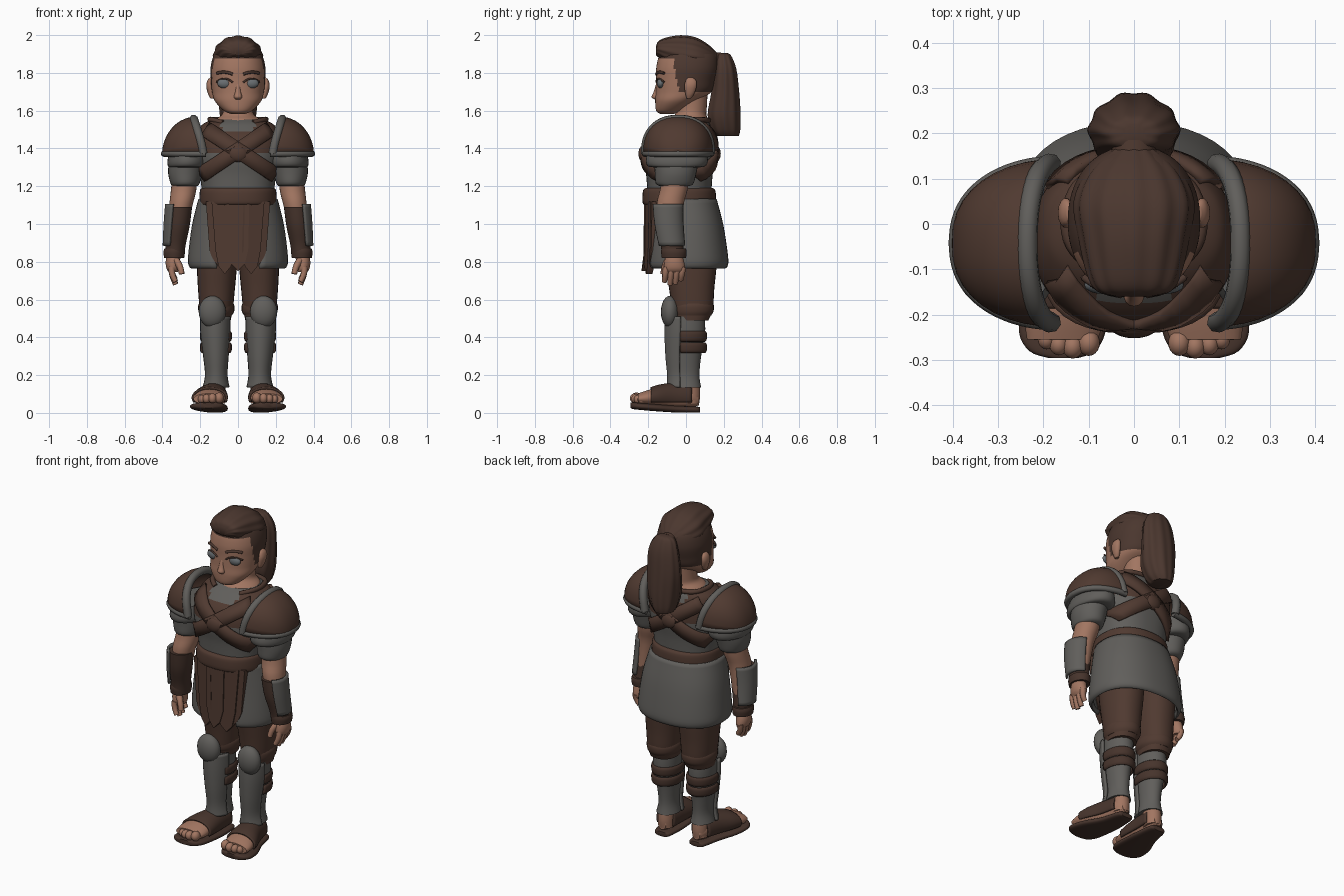
import bpy, bmesh, math
from mathutils import Vector

cube = bpy.data.objects.get("Cube")
if cube:
    bpy.data.objects.remove(cube, do_unlink=True)


def material(name, rgb):
    m = bpy.data.materials.new(name)
    m.use_nodes = True
    m.diffuse_color = (*rgb, 1)
    m.node_tree.nodes["Principled BSDF"].inputs["Base Color"].default_value = (*rgb, 1)
    return m


leather = material("brown leather", (0.08, 0.042, 0.03))
dark = material("dark leather", (0.062, 0.034, 0.025))
hair = material("dark brown hair", (0.07, 0.038, 0.028))
steel = material("grey steel", (0.118, 0.113, 0.105))
skin = material("warm skin", (0.36, 0.18, 0.12))
eye = material("blue grey eye", (0.14, 0.155, 0.165))
lip = material("lip", (0.28, 0.125, 0.085))


def finish(name, bm, mats, pair=False, rule=None, thick=0, angle=50):
    bmesh.ops.recalc_face_normals(bm, faces=bm.faces)
    if rule:
        for f in bm.faces:
            f.material_index = rule(f.calc_center_median())
    me = bpy.data.meshes.new(name)
    bm.to_mesh(me)
    bm.free()
    ob = bpy.data.objects.new(name, me)
    bpy.context.collection.objects.link(ob)
    for m in mats if isinstance(mats, list) else [mats]:
        me.materials.append(m)
    if thick:
        mod = ob.modifiers.new("thickness", "SOLIDIFY")
        mod.thickness, mod.offset = thick, 0
    if pair:
        ob.modifiers.new("mirror", "MIRROR")
    bpy.ops.object.select_all(action="DESELECT")
    bpy.context.view_layer.objects.active = ob
    ob.select_set(True)
    bpy.ops.object.shade_smooth_by_angle(angle=math.radians(angle))


def smooth_rings(rings, steps):
    # Catmull-Rom interpolation through the given rings
    r = [rings[0]] + list(rings) + [rings[-1]]
    out = []
    for i in range(1, len(r) - 2):
        for k in range(steps):
            t = k / steps
            out.append([0.5 * (2*b + (c-a)*t + (2*a-5*b+4*c-d)*t*t + (3*b-a-3*c+d)*t**3)
                        for a, b, c, d in zip(*r[i-1:i+3])])
    return out + [list(rings[-1])]


def loft(name, rings, mats, axis="z", n=28, steps=4, power=2, arc=None, ripple=(0, 0), **kw):
    # rings: centre a, centre b, station, radius a, radius b
    bm, loops = bmesh.new(), []
    lo, hi = [math.radians(v) for v in arc or (0, 360)]
    count = n + 1 if arc else n
    for a, b, s, ra, rb in smooth_rings(rings, steps):
        loop = []
        for i in range(count):
            t = lo + (hi - lo) * i / n
            c, d = math.cos(t), math.sin(t)
            k = 1 + ripple[0] * math.cos(ripple[1] * t)
            u = a + ra * k * math.copysign(abs(c) ** (2 / power), c)
            v = b + rb * k * math.copysign(abs(d) ** (2 / power), d)
            loop.append(bm.verts.new((u, v, s) if axis == "z" else (u, s, v)))
        loops.append(loop)
    for p, q in zip(loops, loops[1:]):
        for i in range(count - 1 if arc else count):
            j = (i + 1) % count
            bm.faces.new((p[i], p[j], q[j], q[i]))
    if not arc:
        bm.faces.new(loops[0])
        bm.faces.new(loops[-1])
    finish(name, bm, mats, **kw)


def ball(name, centre, radii, mat, **kw):
    bm = bmesh.new()
    bmesh.ops.create_uvsphere(bm, u_segments=20, v_segments=12, radius=1)
    for v in bm.verts:
        v.co = Vector(centre) + Vector([a * b for a, b in zip(v.co, radii)])
    finish(name, bm, mat, **kw)


def tube(name, points, radius, mat, pair=False, taper=1.0):
    cu = bpy.data.curves.new(name, "CURVE")
    cu.dimensions, cu.bevel_depth, cu.bevel_resolution = "3D", radius, 2
    cu.use_fill_caps, cu.resolution_u = True, 4
    sp = cu.splines.new("NURBS")
    sp.points.add(len(points) - 1)
    for i, (p, co) in enumerate(zip(sp.points, points)):
        p.co, p.radius = (*co, 1), 1 + (taper - 1) * i / (len(points) - 1)
    sp.use_endpoint_u, sp.order_u = True, 3
    ob = bpy.data.objects.new(name, cu)
    bpy.context.collection.objects.link(ob)
    cu.materials.append(mat)
    if pair:
        ob.modifiers.new("mirror", "MIRROR")


# Head with shaved sides, face and ears
def hairline(c):
    side = c.y > -0.06 + .25 * max(0, 1.80 - c.z) and c.z > 1.70
    return int(c.z > 1.875 or side)


loft("head", [(0, -.10, 1.582, .035, .035), (0, -.09, 1.60, .075, .068), (0, -.053, 1.65, .122, .11),
              (0, -.012, 1.70, .137, .148), (0, 0, 1.76, .143, .158), (0, .008, 1.83, .145, .165),
              (0, .012, 1.90, .125, .15), (0, .01, 1.95, .08, .1), (0, .01, 1.97, .02, .03)],
     [skin, hair], n=72, steps=8, power=2.15, rule=hairline)
loft("neck", [(0, .01, 1.50, .15, .115), (0, .012, 1.55, .122, .105), (0, .025, 1.58, .085, .083),
              (0, .03, 1.62, .078, .08), (0, .03, 1.70, .08, .085)], skin)
loft("nose", [(0, -.153, 1.658, .014, .01), (0, -.162, 1.672, .022, .02), (0, -.157, 1.70, .015, .014),
              (0, -.148, 1.75, .01, .008)], skin, n=12)
loft("ear", [(.136, .015, 1.665, .01, .012), (.143, .02, 1.69, .016, .024), (.15, .024, 1.73, .018, .033),
             (.148, .026, 1.76, .014, .028), (.142, .024, 1.775, .006, .012)], skin, n=14, pair=True)
ball("eye", (.07, -.134, 1.745), (.04, .02, .027), eye, pair=True)
tube("eyelid", [(.028, -.156, 1.75), (.07, -.16, 1.788), (.114, -.116, 1.752)], .005, hair, pair=True)
tube("eyebrow", [(.028, -.156, 1.793), (.07, -.149, 1.812), (.112, -.117, 1.798)], .008, hair, pair=True)
tube("mouth", [(-.032, -.147, 1.643), (0, -.16, 1.648), (.032, -.147, 1.643)], .007, lip)

# Swept back top hair, tie and ponytail
loft("top_hair", [(0, 1.915, -.16, .04, .02), (0, 1.925, -.148, .08, .04), (0, 1.918, -.11, .102, .066),
                  (0, 1.90, -.03, .12, .097), (0, 1.888, .05, .13, .098), (0, 1.875, .12, .098, .072),
                  (0, 1.865, .17, .04, .035)], hair, axis="y", n=72, ripple=(.025, 12))
loft("hair_tie", [(0, 1.865, .155, .048, .042), (0, 1.865, .185, .048, .042)], leather, axis="y", steps=1)
loft("ponytail", [(0, .20, 1.905, .025, .02), (0, .20, 1.89, .06, .04), (.005, .207, 1.82, .09, .06),
                  (0, .208, 1.70, .10, .074), (0, .202, 1.58, .094, .088), (-.005, .21, 1.50, .075, .078),
                  (-.01, .22, 1.465, .055, .06)], hair, n=60, ripple=(.03, 10))

# Torso with leather yoke and grey shirt
torso = [(0, -.035, 1.10, .185, .165), (0, -.035, 1.25, .20, .175), (0, -.035, 1.35, .22, .188),
         (0, -.028, 1.45, .22, .178), (0, -.005, 1.52, .195, .135), (0, .012, 1.552, .14, .10)]


def shirt(c):
    collar = abs(c.x) < .09 and c.z > 1.49
    return int(c.z > 1.37 + .2 * max(0, abs(c.x) - .12) and not collar)


loft("torso", torso, [steel, leather], n=56, steps=8, power=2.4, rule=shirt)
tube("neckline", [(.08, -.10, 1.535), (.13, -.07, 1.55), (.155, 0, 1.555), (.13, .09, 1.552), (.06, .12, 1.55),
                  (0, .12, 1.55)], .014, leather, pair=True)
profile = smooth_rings(torso, 8)


def strap(name, start, end, width, side):
    # ribbon laid on the torso surface; side -1 is the front, 1 the back
    bm, rows = bmesh.new(), []
    a, b = Vector(start), Vector(end)
    across = Vector((a.y - b.y, b.x - a.x)).normalized() * width / 2
    for i in range(17):
        row = []
        for k in (-1, 0, 1):
            p = a.lerp(b, i / 16) + across * k
            _, cy, _, rx, ry = min(profile, key=lambda r: abs(r[2] - p.y))
            bulge = max(0, 1 - min(1, abs(p.x / rx)) ** 2.4) ** (1 / 2.4)
            row.append(bm.verts.new((p.x, cy + side * (ry * bulge + .009), p.y)))
        rows.append(row)
    for p, q in zip(rows, rows[1:]):
        for k in (0, 1):
            bm.faces.new((p[k], p[k + 1], q[k + 1], q[k]))
    finish(name, bm, leather, thick=.02)


for side, label in ((-1, "front"), (1, "back")):
    for s in (-1, 1):
        strap(label + "_cross_strap", (s * .17, 1.50), (-s * .195, 1.26), .08, side)
    ball(label + "_strap_knot", (0, -.034 + side * .192, 1.372), (.052, .026, .044), leather)
loft("belt", [(0, -.035, 1.10, .198, .182), (0, -.036, 1.115, .205, .194), (0, -.036, 1.175, .202, .192),
              (0, -.036, 1.19, .192, .178)], leather, power=2.3, n=40)

# Skirt open at the front, and hanging leather strips
loft("skirt", [(0, -.02, 1.13, .198, .17), (0, .0, .99, .232, .186), (0, .008, .83, .252, .202),
               (0, .008, .785, .25, .202), (0, .008, .775, .24, .192)], steel, n=40, power=2.3,
     arc=(-66, 246), thick=.025)


def strip(name, x, half, bottom, y, lean, pair):
    bm = bmesh.new()
    outline = [(x - half, 1.12), (x + half, 1.12), (x + half * .9 - lean, .86), (x + half * .6 - lean, bottom + .04),
               (x - lean, bottom), (x - half * .6 - lean, bottom + .04), (x - half * .9 - lean, .86)]
    face = bm.faces.new([bm.verts.new((u, y + .25 * abs(u), v)) for u, v in outline])
    new = bmesh.ops.extrude_face_region(bm, geom=[face])["geom"]
    bmesh.ops.translate(bm, vec=(0, .035, 0), verts=[g for g in new if isinstance(g, bmesh.types.BMVert)])
    finish(name, bm, leather, pair=pair, angle=30)


strip("centre_strip", 0, .06, .75, -.236, 0, False)
strip("side_strip", .085, .055, .735, -.23, .015, True)
strip("outer_strip", .128, .042, .785, -.222, .015, True)

# Shoulder armour: domed shell with trim, lame and sleeve
def shell_point(u, v, grow=0):
    inner = .17 + .055 * math.sin(u)
    y = math.copysign(abs(math.cos(u)) ** .9, math.cos(u))
    return (inner + (.394 - inner + grow) * math.sin(v),
            -.042 + (.178 + grow) * y * math.cos(v) ** .85,
            1.372 + (.188 + grow) * math.sin(u) ** .8 * math.cos(v) ** 1.05)


bm = bmesh.new()
arch = [min(math.pi * i / 20, 3.1415) for i in range(21)]
reach = [min(math.pi / 2 * i / 10, 1.5695) for i in range(11)]
grid = [[bm.verts.new(shell_point(u, v)) for v in reach] for u in arch]
for p, q in zip(grid, grid[1:]):
    for i in range(10):
        bm.faces.new((p[i], p[i + 1], q[i + 1], q[i]))
finish("shoulder_plate", bm, leather, pair=True, thick=.016)
tube("shoulder_inner_trim", [shell_point(u, .06, -.003) for u in arch], .023, steel, pair=True)
edge = [shell_point(arch[0], v, -.002) for v in reach] + [shell_point(arch[-1], v, -.002) for v in reversed(reach)]
tube("shoulder_lower_trim", edge, .017, steel, pair=True)
loft("shoulder_lame", [(.265, -.045, 1.40, .09, .15), (.268, -.048, 1.34, .105, .165), (.27, -.05, 1.305, .10, .15),
                       (.27, -.05, 1.30, .08, .1)], steel, pair=True)
loft("sleeve", [(.275, -.05, 1.34, .09, .12), (.28, -.055, 1.27, .09, .11), (.28, -.06, 1.215, .077, .10),
                (.28, -.06, 1.20, .065, .075)], steel, pair=True)

# Arms, bracers and hands
loft("arm", [(.28, -.05, 1.28, .065, .075), (.288, -.065, 1.18, .067, .073), (.305, -.085, 1.08, .06, .07),
             (.335, -.07, .85, .04, .05)], skin, pair=True)
loft("bracer", [(.308, -.098, 1.09, .065, .074), (.318, -.092, .99, .062, .07), (.33, -.075, .89, .053, .06),
                (.335, -.066, .82, .05, .06)], dark, pair=True)
loft("bracer_plate", [(.312, -.1, 1.105, .067, .08), (.322, -.094, 1.0, .065, .076), (.334, -.078, .885, .058, .068)],
     steel, arc=(-62, 80), n=16, thick=.014, pair=True)
loft("wrist_band", [(.336, -.065, .87, .054, .065), (.338, -.064, .85, .057, .068), (.338, -.064, .82, .053, .064)],
     dark, pair=True)
loft("palm", [(.34, -.064, .84, .036, .042), (.345, -.062, .80, .038, .052), (.345, -.06, .765, .034, .055),
              (.342, -.06, .745, .024, .047)], skin, pair=True)
for i, tip in enumerate((.695, .68, .685, .705)):
    y = -.104 + .029 * i
    tube("finger", [(.35, y, .77), (.355, y - .006, .735), (.33, y - .01, tip)], .0185, skin, True, .75)
tube("thumb", [(.335, -.09, .815), (.305, -.115, .785), (.298, -.12, .735)], .02, skin, True, .75)

# Trousers with rolled cuffs
loft("trouser_leg", [(.095, .0, 1.10, .10, .14), (.105, .018, .95, .108, .142), (.111, .025, .80, .107, .138),
                     (.114, .03, .66, .098, .12), (.115, .034, .55, .088, .108), (.117, .03, .49, .078, .088)],
     leather, power=2.2, pair=True)
loft("cuff", [(.115, .037, .585, .088, .104), (.115, .036, .565, .096, .112), (.115, .035, .535, .094, .11),
              (.117, .033, .515, .084, .1)], leather, pair=True)

# Greaves with knee plates and calf straps
shin = [(.118, .005, .51, .074, .094), (.118, .005, .42, .072, .096), (.115, -.003, .30, .06, .083),
        (.113, -.003, .20, .052, .074), (.114, -.0, .135, .064, .08)]
loft("greave", shin, steel, pair=True)
loft("greave_front_plate", [(x + .002, y - .008, z, a + .003, b + .008) for x, y, z, a, b in shin], steel,
     arc=(195, 345), n=20, thick=.014, pair=True)
for low in (.345, .405):
    loft("calf_strap", [(.117, .004, low + d, .07 + g, .092 + g) for d, g in ((-.024, 0), (-.014, .008), (.014, .009),
         (.024, .002))], dark, arc=(-20, 215), n=24, thick=.012, pair=True)
ball("knee_plate", (.136, -.085, .535), (.072, .048, .085), steel, pair=True)

# Feet and sandals
loft("ankle", [(.114, .02, .05, .045, .05), (.114, .02, .10, .047, .055), (.114, .01, .17, .05, .06)], skin, pair=True)
foot = [(.115, .07, .068, .025, .03), (.117, .085, .03, .046, .055), (.128, .085, -.06, .058, .06),
        (.143, .083, -.14, .076, .052), (.153, .078, -.21, .086, .04), (.158, .074, -.255, .078, .028)]
loft("foot", foot, skin, axis="y", pair=True)
for i, (x, y) in enumerate(((.10, -.262), (.135, -.27), (.166, -.265), (.193, -.254), (.216, -.236))):
    r = .029 - .0022 * i
    ball("toe", (x, y, .05 + r), (r * .85, r, r), skin, pair=True)
loft("sandal_upper", [(x, z, y, a + .008, b + .009) for x, z, y, a, b in foot[1:4]]
     + [(.15, .08, -.185, .09, .05)], dark, axis="y", arc=(-25, 205), n=24, thick=.012, pair=True)
loft("sandal_sole", [(.115, .016, .075, .025, .012), (.116, .017, .06, .05, .016), (.125, .02, -.05, .07, .018),
                     (.147, .027, -.15, .092, .019), (.158, .034, -.235, .096, .019), (.158, .038, -.28, .073, .018),
                     (.156, .04, -.295, .035, .014)], dark, axis="y", power=2.8, pair=True)
